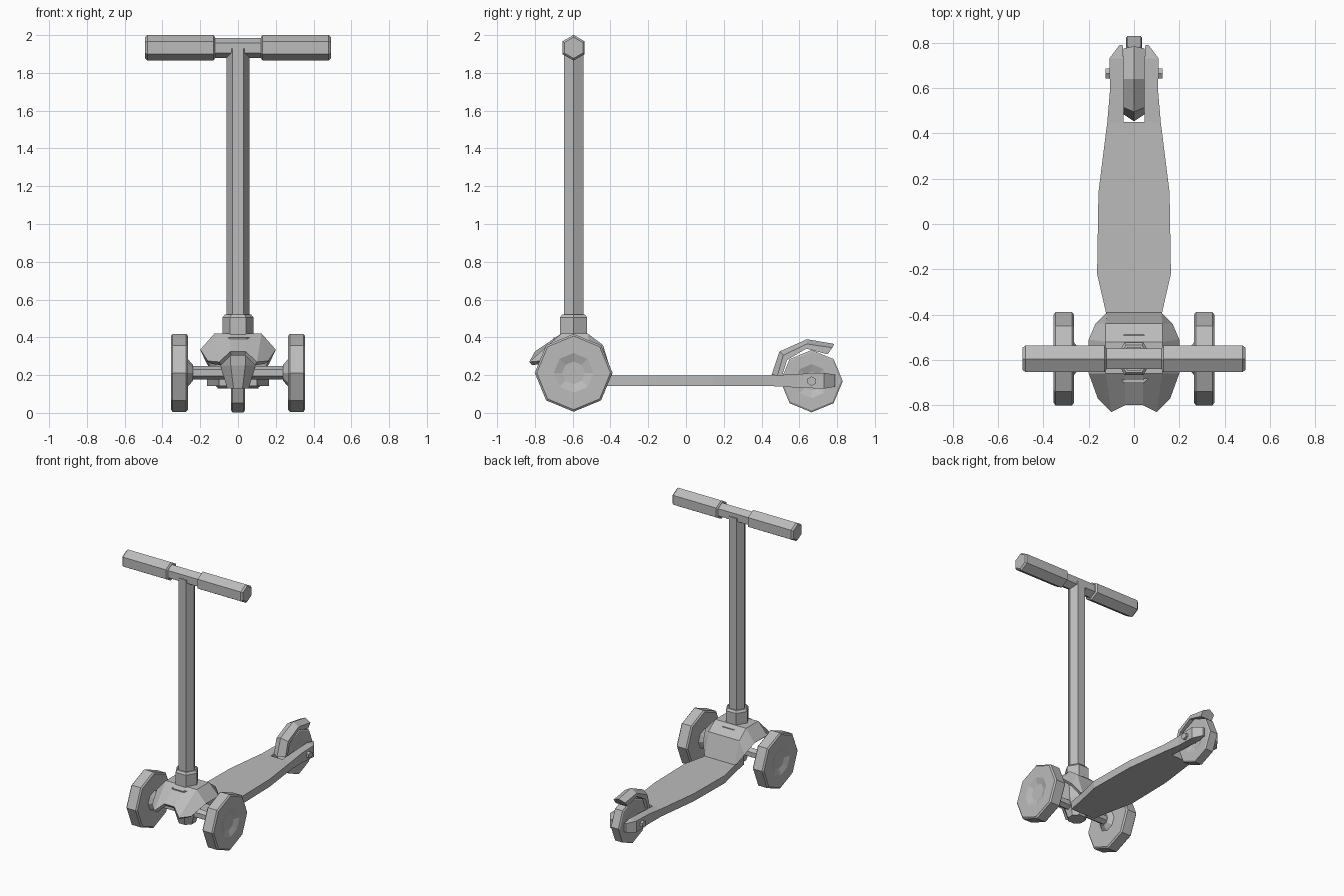
import bpy, bmesh
from math import sin, cos, pi
from mathutils import Vector

if "Cube" in bpy.data.objects:
    bpy.data.objects.remove(bpy.data.objects["Cube"])

GREY = (0.5, 0.5, 0.5, 1)
grey = bpy.data.materials.new("plain grey")
grey.use_nodes = True
grey.diffuse_color = GREY
grey.node_tree.nodes["Principled BSDF"].inputs["Base Color"].default_value = GREY


def finish(name, bm):
    bmesh.ops.remove_doubles(bm, verts=bm.verts[:], dist=0.0005)
    bmesh.ops.recalc_face_normals(bm, faces=bm.faces[:])
    mesh = bpy.data.meshes.new(name)
    bm.to_mesh(mesh)
    bm.free()
    mesh.materials.append(grey)
    obj = bpy.data.objects.new(name, mesh)
    bpy.context.scene.collection.objects.link(obj)
    return obj


def loft(name, rings, closed=True):
    """Skin a list of point rings; closed rings get end caps."""
    bm = bmesh.new()
    rows = [[bm.verts.new(p) for p in ring] for ring in rings]
    n = len(rows[0])
    for a, b in zip(rows, rows[1:]):
        for i in range(n if closed else n - 1):
            j = (i + 1) % n
            bm.faces.new((a[i], a[j], b[j], b[i]))
    if closed:
        bm.faces.new(rows[0])
        bm.faces.new(rows[-1])
    return finish(name, bm)


def lathe(name, profile, sides, centre, axis="X", phase=0.0):
    """Turn (distance along axis, radius) pairs into a faceted solid."""
    rings = []
    for d, r in profile:
        ring = []
        for i in range(sides):
            t = phase + 2 * pi * i / sides
            p = (d, r * cos(t), r * sin(t)) if axis == "X" else (r * cos(t), r * sin(t), d)
            ring.append(Vector(p) + Vector(centre))
        rings.append(ring)
    return loft(name, rings)


def slab(name, rows, z, side=1):
    """Rows of (y, inner x, outer x, half thickness)."""
    return loft(name, [[(side * a, y, z - h), (side * b, y, z - h),
                        (side * b, y, z + h), (side * a, y, z + h)]
                       for y, a, b, h in rows])


FRONT_Y, REAR_Y = -0.595, 0.665
UP = pi / 2

# Steering post, collar and handlebar
lathe("steering_post", [(0.40, 0.06), (1.93, 0.06)], 6, (0, FRONT_Y, 0), "Z")
lathe("post_collar", [(0.38, 0.083), (0.505, 0.083), (0.52, 0.07)], 6, (0, FRONT_Y, 0), "Z")
lathe("handlebar", [(-0.2, 0.053), (0.2, 0.053)], 6, (0, FRONT_Y, 1.933), phase=UP)

# Parts that repeat on each side
for side, label in ((1, "left"), (-1, "right")):
    grip = [(0.122, 0.055), (0.13, 0.068), (0.48, 0.068), (0.492, 0.056)]
    lathe(label + "_grip", [(side * d, r) for d, r in grip], 6, (0, FRONT_Y, 1.933), phase=UP)

    wheel = [(-0.045, 0.07), (-0.045, 0.195), (-0.036, 0.206), (0.036, 0.206),
             (0.045, 0.195), (0.045, 0.105), (0.03, 0.06)]
    lathe(label + "_front_wheel", [(side * d, r) for d, r in wheel], 8,
          (side * 0.31, FRONT_Y, 0.212))
    lathe(label + "_wheel_hub", [(side * 0.237, 0.04), (side * 0.27, 0.078)], 8,
          (0, FRONT_Y, 0.212))

    prong = [(0.45, 0.047, 0.118, 0.028), (0.59, 0.047, 0.106, 0.036),
             (0.73, 0.047, 0.109, 0.042), (0.79, 0.05, 0.064, 0.032)]
    slab(label + "_rear_fork", prong, 0.17, side)
    lathe(label + "_axle_bolt", [(side * 0.09, 0.025), (side * 0.125, 0.025)], 6,
          (0, REAR_Y, 0.168), phase=UP)

# Front axle and its housing
lathe("front_axle", [(-0.26, 0.035), (0.26, 0.035)], 6, (0, FRONT_Y, 0.212), phase=UP)
lathe("steering_housing", [(0.13, 0.062), (0.25, 0.1), (0.40, 0.115)], 8,
      (0, FRONT_Y, 0), "Z", pi / 8)

# Deck board
slab("deck", [(y, -w, w, 0.028) for y, w in
              ((-0.53, 0.10), (-0.40, 0.122), (-0.22, 0.163), (0.14, 0.157), (0.45, 0.118))],
     0.17)

# Front cowl: a thin faceted shell, half rows from centre to side
half_rows = [
    [(0.04, -0.39, 0.20), (0.12, -0.39, 0.20), (0.13, -0.40, 0.20)],
    [(0.04, -0.44, 0.36), (0.125, -0.44, 0.36), (0.17, -0.44, 0.27)],
    [(0.04, -0.52, 0.42), (0.125, -0.52, 0.42), (0.20, -0.51, 0.335)],
    [(0.04, -0.66, 0.42), (0.125, -0.66, 0.42), (0.20, -0.66, 0.335)],
    [(0.04, -0.80, 0.325), (0.10, -0.83, 0.27), (0.16, -0.77, 0.275)],
]
cowl = loft("front_cowl",
            [[(-x, y, z) for x, y, z in reversed(row)] + row for row in half_rows],
            closed=False)
if sum(p.normal.z for p in cowl.data.polygons) < 0:
    cowl.data.flip_normals()
shell = cowl.modifiers.new("shell", "SOLIDIFY")
shell.thickness = 0.025
shell.offset = -1

# Rear wheel on its axle
lathe("rear_wheel", [(-0.022, 0.05), (-0.036, 0.09), (-0.036, 0.155), (-0.03, 0.165),
                     (0.03, 0.165), (0.036, 0.155), (0.036, 0.09), (0.022, 0.05)], 8,
      (0, REAR_Y, 0.168))
lathe("rear_axle", [(-0.1, 0.02), (0.1, 0.02)], 6, (0, REAR_Y, 0.168), phase=UP)

# Rear fender: ridged strip arched over the wheel, (ridge, side, inside) stations
stations = [((0.453, 0.20), (0.485, 0.20), (0.51, 0.20)),
            ((0.495, 0.325), (0.515, 0.305), (0.535, 0.28)),
            ((0.64, 0.39), (0.64, 0.365), (0.637, 0.34)),
            ((0.785, 0.365), (0.775, 0.345), (0.75, 0.31))]
loft("rear_fender", [[(0, *ridge), (0.047, *edge), (0.047, *inside),
                      (-0.047, *inside), (-0.047, *edge)]
                     for ridge, edge, inside in stations])
